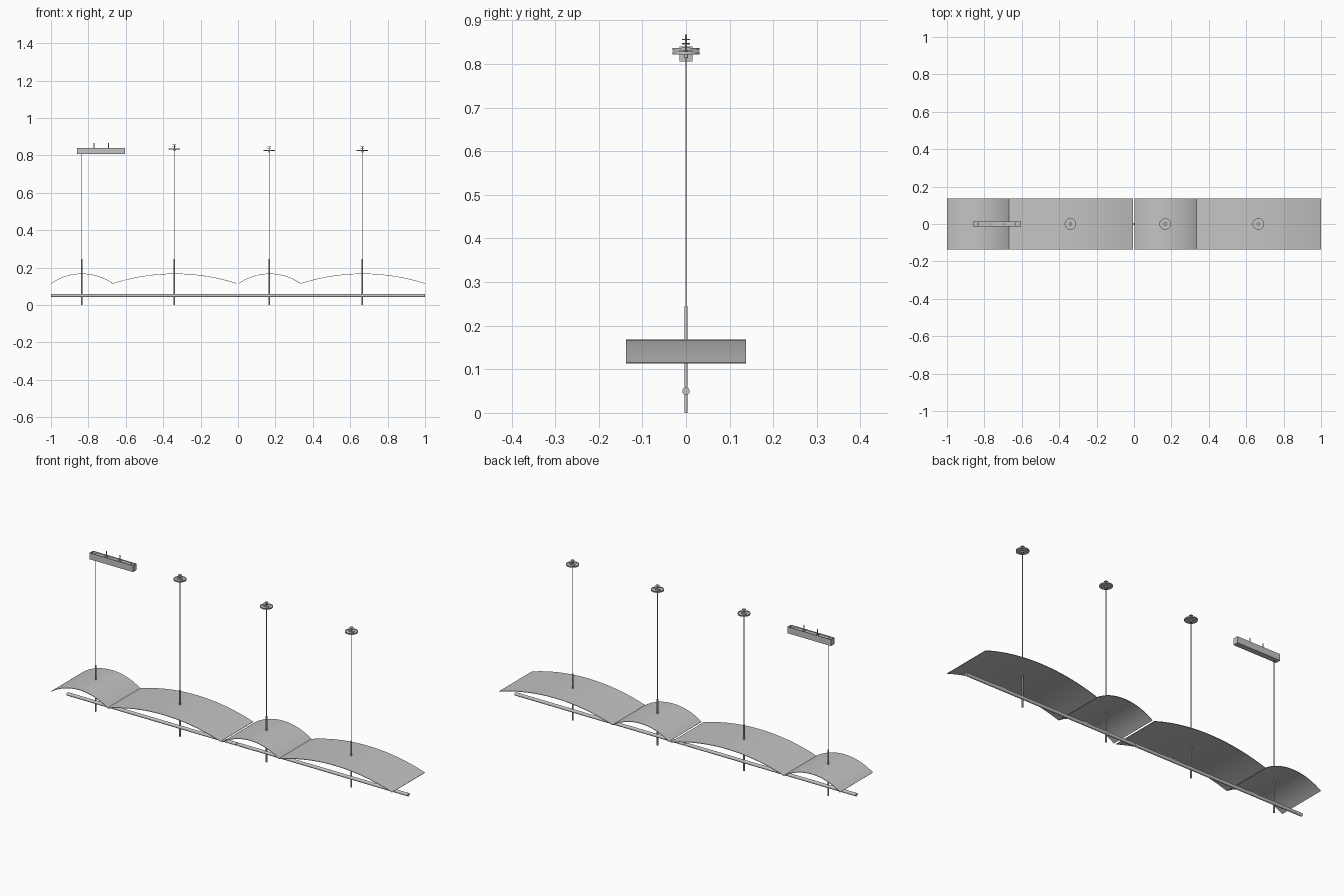
import bpy, bmesh, math
from mathutils import Vector

cube = bpy.data.objects.get("Cube")
if cube:
    bpy.data.objects.remove(cube, do_unlink=True)

grey = bpy.data.materials.new("light_grey")
grey.use_nodes = True
colour = (0.55, 0.55, 0.55, 1)
grey.diffuse_color = colour
grey.node_tree.nodes["Principled BSDF"].inputs["Base Color"].default_value = colour


def finish(name, bm, smooth=True):
    bmesh.ops.recalc_face_normals(bm, faces=bm.faces)
    mesh = bpy.data.meshes.new(name)
    bm.to_mesh(mesh)
    bm.free()
    mesh.materials.append(grey)
    obj = bpy.data.objects.new(name, mesh)
    bpy.context.collection.objects.link(obj)
    if smooth:
        bpy.ops.object.select_all(action='DESELECT')
        obj.select_set(True)
        bpy.context.view_layer.objects.active = obj
        bpy.ops.object.shade_smooth_by_angle(angle=math.radians(35))
    return obj


def rod(name, start, end, radius, sides=16):
    a, b = Vector(start), Vector(end)
    bm = bmesh.new()
    bmesh.ops.create_cone(bm, cap_ends=True, segments=sides, radius1=radius,
                          radius2=radius, depth=(b - a).length)
    turn = Vector((0, 0, 1)).rotation_difference(b - a).to_matrix()
    bmesh.ops.rotate(bm, verts=bm.verts, matrix=turn)
    bmesh.ops.translate(bm, verts=bm.verts, vec=(a + b) / 2)
    return finish(name, bm)


def box(name, x, y, z):
    bm = bmesh.new()
    bmesh.ops.create_cube(bm, size=1)
    bmesh.ops.scale(bm, verts=bm.verts, vec=(x[1] - x[0], y[1] - y[0], z[1] - z[0]))
    bmesh.ops.translate(bm, verts=bm.verts, vec=[sum(r) / 2 for r in (x, y, z)])
    return finish(name, bm, False)


def lathe(name, x, profile, sides=32):
    bm = bmesh.new()
    pts = [bm.verts.new((r, 0, z)) for r, z in profile]
    edges = [bm.edges.new(p) for p in zip(pts, pts[1:])]
    bmesh.ops.spin(bm, geom=pts + edges, axis=(0, 0, 1), cent=(0, 0, 0),
                   angle=math.tau, steps=sides)
    bmesh.ops.remove_doubles(bm, verts=bm.verts, dist=0.00005)
    bmesh.ops.translate(bm, verts=bm.verts, vec=(x, 0, 0))
    return finish(name, bm)


def arched_panel(name, x0, x1, steps=24):
    """Thin sheet bent along a circular arc."""
    half, rise, thick = (x1 - x0) / 2, 0.052, 0.0025
    radius = (half * half + rise * rise) / (2 * rise)
    spread = math.asin(half / radius)
    mid, centre = (x0 + x1) / 2, 0.168 - radius
    bm = bmesh.new()
    rings = []
    for i in range(steps + 1):
        a = spread * (2 * i / steps - 1)
        ring = []
        for r, y in ((radius, -1), (radius, 1), (radius - thick, 1), (radius - thick, -1)):
            ring.append(bm.verts.new((mid + r * math.sin(a), y * 0.137,
                                      centre + r * math.cos(a))))
        rings.append(ring)
    for a, b in zip(rings, rings[1:]):
        for k in range(4):
            bm.faces.new((a[k], a[k - 1], b[k - 1], b[k]))
    bm.faces.new(rings[0])
    bm.faces.new(rings[-1])
    return finish(name, bm)


# Arched baffles, short and long in turn
for label, x0, x1 in (("short_panel_right", -1, -0.669), ("long_panel_right", -0.669, -0.006),
                      ("short_panel_left", 0.004, 0.335), ("long_panel_left", 0.335, 1)):
    arched_panel(label, x0, x1)

# Light tube in two lengths with a thin joint
rod("tube_right", (-1, 0, 0.05), (-0.006, 0, 0.05), 0.0085)
rod("tube_left", (0.004, 0, 0.05), (1, 0, 0.05), 0.0085)
rod("tube_joint", (-0.03, 0, 0.05), (0.03, 0, 0.05), 0.006)

# Posts and suspension cables
posts = (-0.835, -0.34, 0.167, 0.665)
for i, x in enumerate(posts):
    rod(f"post_{i}", (x, 0, 0), (x, 0, 0.245), 0.0038)
    rod(f"cable_{i}", (x, 0, 0.24), (x, 0, 0.825), 0.0016, 8)

# Round ceiling mounts: shallow cup, hub, bracket and screw
for i, (x, z) in enumerate(zip(posts[1:], (0.831, 0.822, 0.822))):
    lathe(f"ceiling_cup_{i}", x, [(0, z), (0.031, z), (0.031, z + 0.006), (0.0295, z + 0.006),
                                  (0.0295, z + 0.002), (0, z + 0.002)])
    rod(f"cup_hub_{i}", (x, 0, z - 0.008), (x, 0, z + 0.001), 0.005)
    box(f"cup_bracket_{i}", (x - 0.014, x + 0.014), (-0.006, 0.006), (z + 0.002, z + 0.006))
    rod(f"cup_screw_{i}", (x, 0, z), (x, 0, z + 0.026), 0.0022, 10)
    rod(f"screw_flange_{i}", (x, 0, z + 0.014), (x, 0, z + 0.016), 0.009)
    rod(f"screw_head_{i}", (x, 0, z + 0.024), (x, 0, z + 0.026), 0.009)

# Driver housing: trough open at the top
x0, x1, y, z0, z1, t = -0.86, -0.605, 0.0145, 0.806, 0.84, 0.0018
box("housing_floor", (x0, x1), (-y, y), (z0, z0 + t))
for side, s in (("front", -1), ("back", 1)):
    box(f"housing_{side}_wall", (x0, x1), sorted((s * y, s * (y - t))), (z0, z1))
box("housing_right_end", (x0, x0 + t), (-y, y), (z0, z1))
box("housing_left_end", (x1 - t, x1), (-y, y), (z0, z1))

# Mounting strip and driver inside the housing, with ceiling screws
box("housing_driver", (-0.79, -0.67), (-0.009, 0.009), (z0 + t, 0.828))
box("housing_strip", (-0.835, -0.63), (-0.0125, 0.0125), (0.833, 0.8355))
for i, x in enumerate((-0.77, -0.692)):
    rod(f"housing_screw_{i}", (x, 0, 0.832), (x, 0, 0.867), 0.0025, 10)
    rod(f"housing_washer_{i}", (x, 0, 0.836), (x, 0, 0.839), 0.007)
